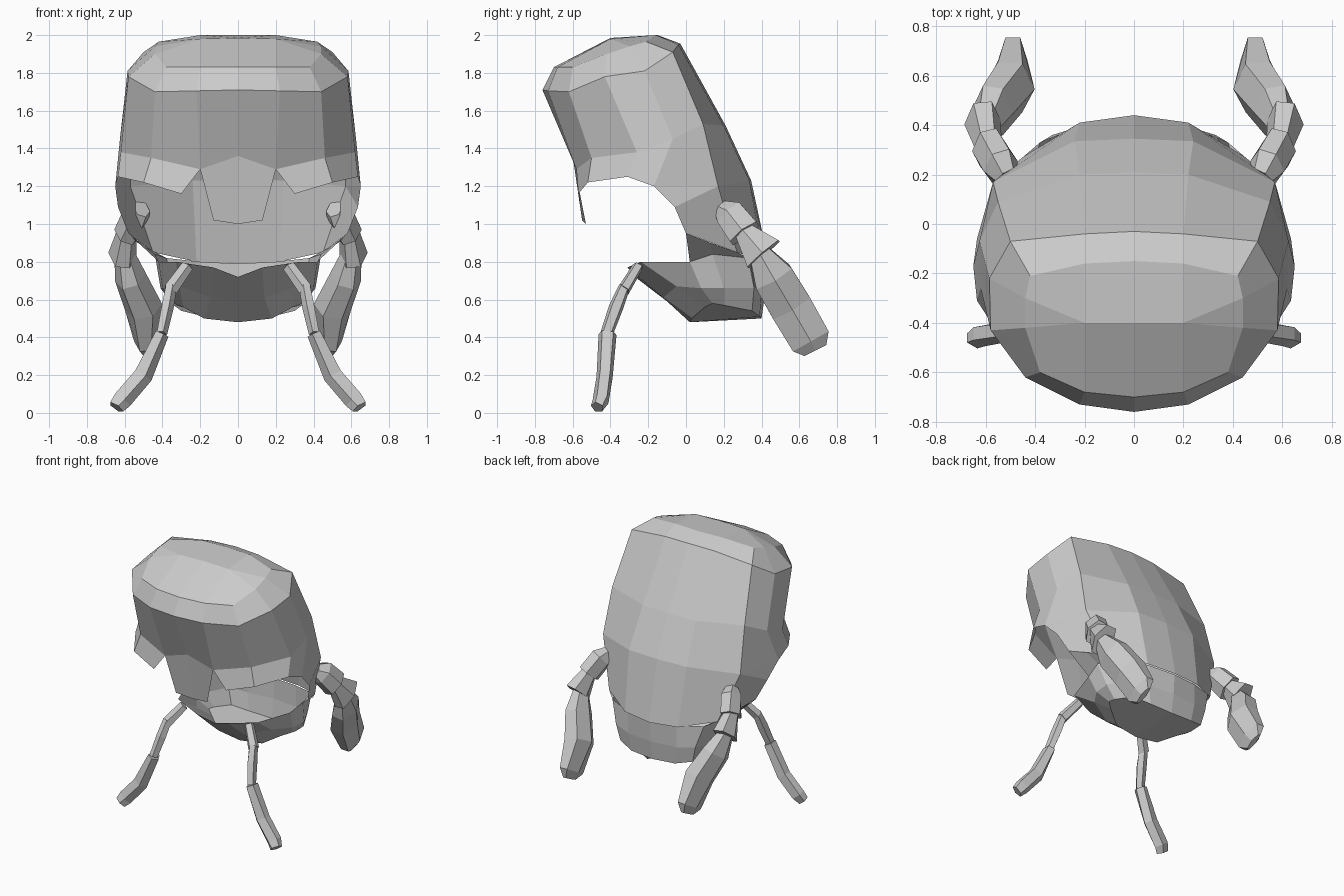
import bpy
from mathutils import Vector
from math import cos, sin, pi

if "Cube" in bpy.data.objects:
    bpy.data.objects.remove(bpy.data.objects["Cube"])


def make(name, verts, faces):
    """Half a part on the +x side, completed by a mirror."""
    me = bpy.data.meshes.new(name)
    me.from_pydata([tuple(v) for v in verts], [], faces)
    me.update()
    ob = bpy.data.objects.new(name, me)
    bpy.context.collection.objects.link(ob)
    m = ob.modifiers.new("Mirror", 'MIRROR')
    m.use_axis[0] = True
    m.merge_threshold = 0.0005
    return ob


def strips(rows, cap_end=False):
    """Join rows of equal length with quads."""
    n = len(rows[0])
    verts = [v for r in rows for v in r]
    faces = []
    for i in range(len(rows) - 1):
        for j in range(n - 1):
            a = i * n + j
            faces.append((a, a + n, a + n + 1, a + 1))
    if cap_end:
        faces.append(tuple(reversed(range((len(rows) - 1) * n, len(rows) * n))))
    return verts, faces


def limb(name, sections, sides):
    """Tapered limb: each section is (centre, half width, half depth)."""
    pts = [Vector(s[0]) for s in sections]
    verts, faces = [], []
    for i, (c, w, d) in enumerate(sections):
        t = (pts[min(i + 1, len(pts) - 1)] - pts[max(i - 1, 0)]).normalized()
        depth = t.cross(Vector((1, 0, 0))).normalized()
        side = depth.cross(t)
        for k in range(sides):
            a = 2 * pi * (k + 0.5 * (sides % 2)) / sides
            verts.append(pts[i] + side * w * cos(a) + depth * d * sin(a))
    for i in range(len(sections) - 1):
        for k in range(sides):
            a, b = i * sides + k, i * sides + (k + 1) % sides
            faces.append((a, b, b + sides, a + sides))
    faces.append(tuple(reversed(range(sides))))
    faces.append(tuple(range(len(verts) - sides, len(verts))))
    return make(name, verts, faces)


# Tilted shell: rows run from front centre round the side to back centre
crown = [(0, -.70, 1.83), (.20, -.68, 1.83), (.38, -.60, 1.83), (.44, -.42, 1.90),
         (.44, -.30, 1.94), (.42, -.21, 1.965), (.20, -.16, 2.0), (0, -.15, 2.0)]
rim = [(0, -.76, 1.71), (.22, -.73, 1.705), (.44, -.62, 1.70), (.58, -.43, 1.78),
       (.585, -.22, 1.81), (.50, -.07, 1.91), (.20, -.04, 1.95), (0, -.03, 1.955)]
waist = [(0, -.60, 1.36), (.20, -.58, 1.29), (.46, -.50, 1.35), (.62, -.26, 1.38),
         (.625, -.07, 1.45), (.55, .09, 1.53), (.22, .20, 1.52), (0, .21, 1.52)]
verts, faces = strips([crown, rim, waist])
w0 = 16


def extra(*pts):
    start = len(verts)
    verts.extend(pts)
    return list(range(start, start + len(pts)))


# Top cap
m0, m1 = extra((0, -.40, 1.985), (.20, -.40, 1.98))
faces += [(0, 1, m1, m0), (1, 2, 3, m1), (m1, 3, 4), (m1, 4, 5, 6), (m0, m1, 6, 7)]
# Nose guard and brow on the front edge
n0, n1, b0, b1, s0 = extra((0, -.53, 1.0), (.13, -.55, 1.02), (.30, -.57, 1.16),
                           (.50, -.52, 1.22), (.635, -.31, 1.25))
faces += [(w0, n0, n1, w0 + 1), (w0 + 1, b0, b1, w0 + 2), (w0 + 2, b1, s0, w0 + 3)]
# Side and back skirt
c4, c5, c6, c7 = extra((.65, -.17, 1.20), (.57, .17, 1.20), (.24, .335, 1.23), (0, .345, 1.23))
d3, d4, d5, d6, d7 = extra((.635, -.06, 1.09), (.58, .0, .95), (.45, .27, .85),
                           (.22, .41, .80), (0, .44, .79))
faces += [(w0 + 3, s0, c4, w0 + 4), (w0 + 4, c4, c5, w0 + 5), (w0 + 5, c5, c6, w0 + 6),
          (w0 + 6, c6, c7, w0 + 7), (c4, d3, c5), (d3, d4, d5, c5), (c5, d5, d6, c6), (c6, d6, d7, c7)]
make("shell", verts, faces)

# Scoop-shaped lower jaw
jaw_top = [(0, -.27, .72), (.13, -.31, .77), (.33, -.24, .80), (.42, .02, .80),
           (.44, .14, .84), (.38, .33, .82), (.2, .40, .80), (0, .43, .79)]
jaw_mid = [(0, -.10, .59), (.14, -.12, .61), (.31, -.05, .67), (.40, .08, .66),
           (.41, .20, .66), (.33, .36, .66), (.2, .40, .64), (0, .42, .64)]
jaw_low = [(0, .02, .48), (.18, .03, .50), (.29, .10, .56), (.34, .14, .58),
           (.34, .20, .57), (.30, .35, .54), (.18, .39, .51), (0, .40, .50)]
make("lower_jaw", *strips([jaw_top, jaw_mid, jaw_low], cap_end=True))

# Jaw hinge wall joining shell and jaw at the sides
make("jaw_hinge", *strips([[(.58, .0, .95), (.53, .13, .90), (.45, .27, .85)],
                           [(.42, .02, .80), (.44, .14, .84), (.38, .33, .82)]]))

# Rear arms ending in claws
limb("arm_upper", [((.51, .19, 1.08), .05, .05), ((.54, .235, 1.05), .075, .09),
                   ((.59, .31, .95), .07, .10)], 6)
limb("arm_fore", [((.585, .29, .98), .05, .05), ((.612, .41, .84), .075, .125)], 6)
limb("claw", [((.605, .38, .86), .05, .06), ((.57, .46, .72), .085, .125),
              ((.50, .555, .56), .10, .13), ((.49, .66, .38), .06, .125),
              ((.49, .685, .33), .02, .075)], 6)

# Front legs in three segments
limb("leg_upper", [((.27, -.255, .775), .035, .03), ((.36, -.33, .65), .04, .035)], 5)
limb("leg_middle", [((.355, -.325, .67), .032, .032), ((.375, -.37, .56), .035, .04),
                    ((.405, -.42, .42), .03, .035)], 5)
limb("leg_lower", [((.405, -.415, .42), .04, .05), ((.505, -.43, .20), .055, .045),
                   ((.615, -.45, .07), .055, .045), ((.645, -.47, .03), .045, .035)], 5)
